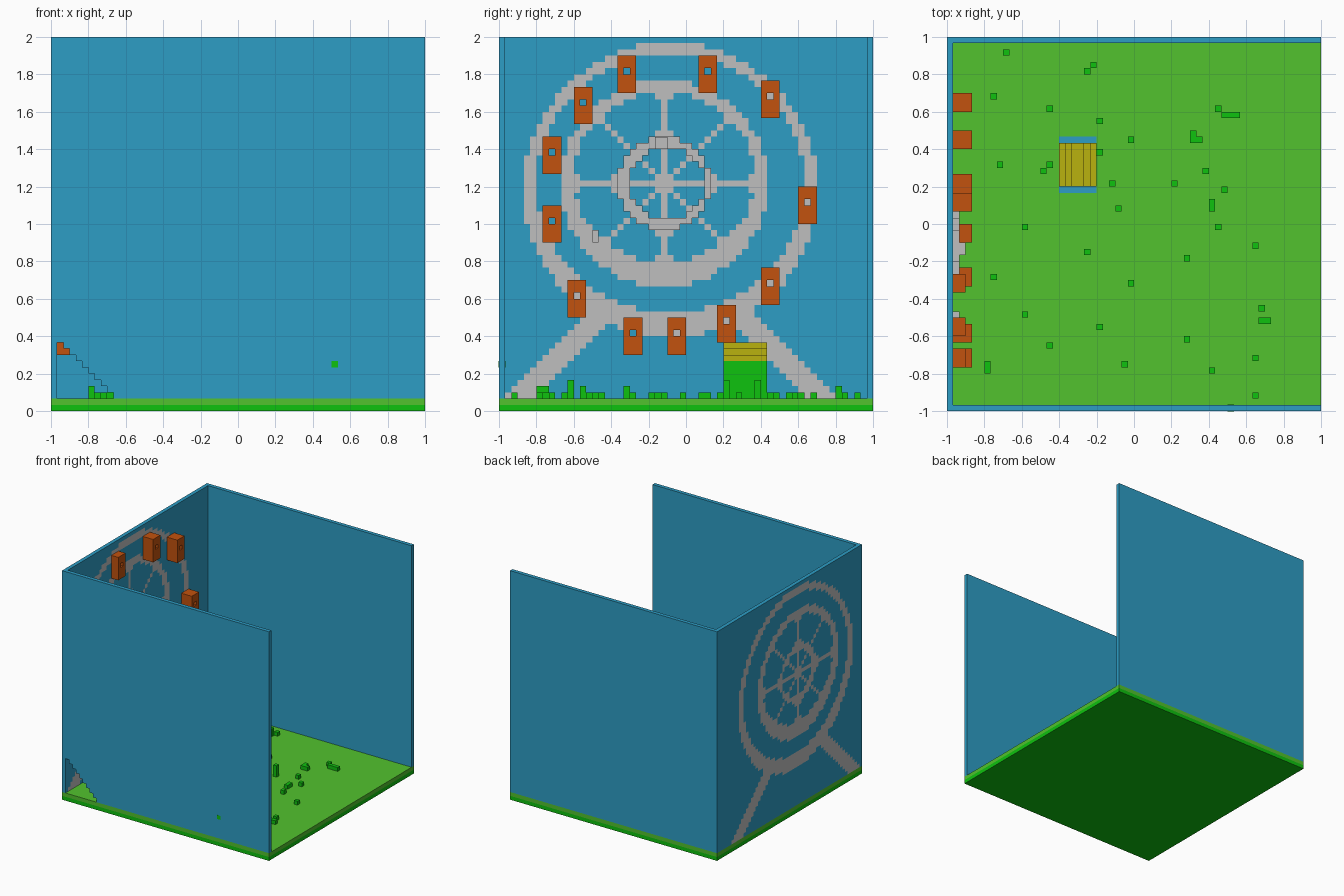
import bpy, bmesh, math
from mathutils import Vector

cube = bpy.data.objects.get("Cube")
if cube:
    bpy.data.objects.remove(cube, do_unlink=True)

U = 1 / 30          # one block; the scene is 60 blocks on each side


def material(name, rgb):
    lin = [((c / 255 + 0.055) / 1.055) ** 2.4 if c > 10 else c / 255 / 12.92 for c in rgb]
    m = bpy.data.materials.new(name)
    m.use_nodes = True
    m.diffuse_color = (*lin, 1)
    m.node_tree.nodes["Principled BSDF"].inputs["Base Color"].default_value = (*lin, 1)
    return m


BLUE = material("sky_blue", (45, 157, 197))
GREY = material("light_grey", (191, 191, 191))
ORANGE = material("orange", (194, 82, 14))
LAWN = material("lawn_green", (82, 194, 46))
GREEN = material("bright_green", (14, 194, 14))
YELLOW = material("yellow", (186, 178, 14))


def finish(name, bm, mats):
    bmesh.ops.recalc_face_normals(bm, faces=bm.faces)
    mesh = bpy.data.meshes.new(name)
    bm.to_mesh(mesh)
    bm.free()
    for m in mats:
        mesh.materials.append(m)
    ob = bpy.data.objects.new(name, mesh)
    bpy.context.collection.objects.link(ob)
    return ob


def pos(i, j, k):
    return Vector((i * U - 1, j * U - 1, k * U))


def add_box(bm, lo, hi):
    a, b = pos(*lo), pos(*hi)
    vs = bmesh.ops.create_cube(bm, size=1)["verts"]
    for v in vs:
        v.co = Vector([(a[n] + b[n]) / 2 + v.co[n] * (b[n] - a[n]) for n in range(3)])


def boxes(name, spans, mat):
    bm = bmesh.new()
    for lo, hi in spans:
        add_box(bm, lo, hi)
    return finish(name, bm, [mat])


def extrude(bm, vec):
    res = bmesh.ops.extrude_face_region(bm, geom=bm.faces[:], use_keep_orig=True)
    bmesh.ops.translate(bm, vec=vec, verts=[g for g in res["geom"] if isinstance(g, bmesh.types.BMVert)])


def slab(name, cells, i0, depth, mats):
    """Sheet of (y, z) block cells, each with a material index, thickened along x."""
    bm, corners = bmesh.new(), {}

    def vert(j, k):
        if (j, k) not in corners:
            corners[j, k] = bm.verts.new(pos(i0, j, k))
        return corners[j, k]
    for (j, k), index in cells.items():
        f = bm.faces.new([vert(j, k), vert(j + 1, k), vert(j + 1, k + 1), vert(j, k + 1)])
        f.material_index = index
    extrude(bm, (depth * U, 0, 0))
    return finish(name, bm, mats)


# Ground: two layers
boxes("ground_base", [((0, 0, 0), (60, 60, 1))], GREEN)
boxes("lawn", [((0, 0, 1), (60, 60, 2))], LAWN)

# Back wall, and front wall with a stepped opening in its corner
boxes("back_wall", [((0, 59, 2), (60, 60, 60))], BLUE)
outline = [(0, 2), (1, 2)]
for i in range(1, 10):
    outline += [(i, 12 - i), (i + 1, 12 - i)]
outline += [(10, 2), (60, 2), (60, 60), (0, 60)]
bm = bmesh.new()
bm.faces.new([bm.verts.new(pos(i, 0, k)) for i, k in outline])
extrude(bm, (0, U, 0))
finish("front_wall", bm, [BLUE])
boxes("front_wall_spot", [((45, -0.05, 7), (46, 1.05, 8))], GREEN)


# Wheel pattern rules, in block cells
def inside(y, z, cy, cz, ry, rz):
    return ((y - cy) / ry) ** 2 + ((z - cz) / rz) ** 2 <= 1


def hub_ring(j, k):
    y, z = j + .5, k + .5
    return inside(y, z, 26.5, 36.5, 7.6, 7.6) and not inside(y, z, 27, 36.5, 6, 5.6)


def wheel(j, k):
    y, z = j + .5, k + .5
    if not inside(y, z, 27.5, 36.5, 21.6, 20.6):
        rim = inside(y, z, 27.5, 35.5, 23.6, 23.6)
        leg = k < 20 and abs(abs(y - 27.5) - (23.7 - (k - 2) * .98)) < 2.4
        return rim or leg
    if not inside(y, z, 26.5, 37.5, 14.6, 13.6):
        return inside(y, z, 26.5, 36.5, 16.6, 16.6)
    if hub_ring(j, k):
        return True
    dy, dz = abs(y - 26.5), abs(z - 36.5)
    r = math.hypot(dy, dz)
    near_rim = not inside(y, z, 26.5, 37.5, 13.6, 12.6)
    half = 1.2 if near_rim or 7 < r < 9 else .6
    return min(dy, dz) < half or abs(dy - dz) < .8 or r < 1.6


slab("wheel_wall", {(j, k): int(wheel(j, k)) for j in range(1, 59) for k in range(2, 60)},
     0, 1, [BLUE, GREY])
slab("wheel_hub", {(j, k): 0 for j in range(18, 36) for k in range(28, 46) if hub_ring(j, k)},
     1, 1, [GREY])
boxes("hub_block", [((1.02, 25, 42), (3, 27, 43.98))], GREY)
boxes("rim_block", [((1, 15, 27), (2, 16, 29))], GREY)

# Cabins with a window cut through: y, z, depth
cabins = [(19, 51, 2), (32, 51, 3), (12, 46, 2), (42, 47, 3), (7, 38, 2), (7, 27, 3),
          (48, 30, 3), (11, 15, 3), (42, 17, 3), (20, 9, 3), (27, 9, 3), (35, 11, 3)]
for n, (j, k, depth) in enumerate(cabins):
    slab(f"cabin_{n + 1}", {(j + a, k + b): 0 for a in range(3) for b in range(6) if (a, b) != (1, 3)},
         1, depth, [ORANGE])

# Hut with a stepped roof and a blue strip at each end
boxes("hut_walls", [((18, 36, 2), (24, 43, 8))], GREEN)
boxes("hut_roof", [((18 + s, 36, 8 + s), (24 - s, 43, 9 + s)) for s in range(3)], YELLOW)
boxes("hut_end_strips", [((18, j, 2), (24, j + 1, 2.1)) for j in (35, 43)], BLUE)

# Grass tufts: single blocks, then taller or longer clumps (x, y, x size, y size, height)
tufts = [(9, 57), (22, 54), (23, 55), (7, 50), (16, 48), (24, 46), (29, 43), (8, 39), (16, 39),
         (15, 38), (27, 32), (12, 29), (22, 25), (7, 21), (12, 15), (16, 10), (28, 7), (43, 48),
         (40, 43), (41, 38), (44, 35), (43, 29), (38, 24), (49, 26), (50, 16), (49, 8), (42, 6),
         (49, 2), (26, 36)]
clumps = [(6, 6, 1, 2, 2), (44, 47, 3, 1, 1), (39, 43, 1, 2, 1), (42, 32, 1, 2, 1), (50, 14, 2, 1, 1),
          (38, 11, 1, 1, 3), (24, 13, 1, 1, 2), (29, 20, 1, 1, 2), (36, 36, 1, 1, 3), (24, 41, 1, 1, 3)]
clumps += [(i, j, 1, 1, 2 if j == 54 else 1) for i, j in tufts]
boxes("grass_tufts", [((i, j, 2), (i + a, j + b, 2 + h)) for i, j, a, b, h in clumps], GREEN)
